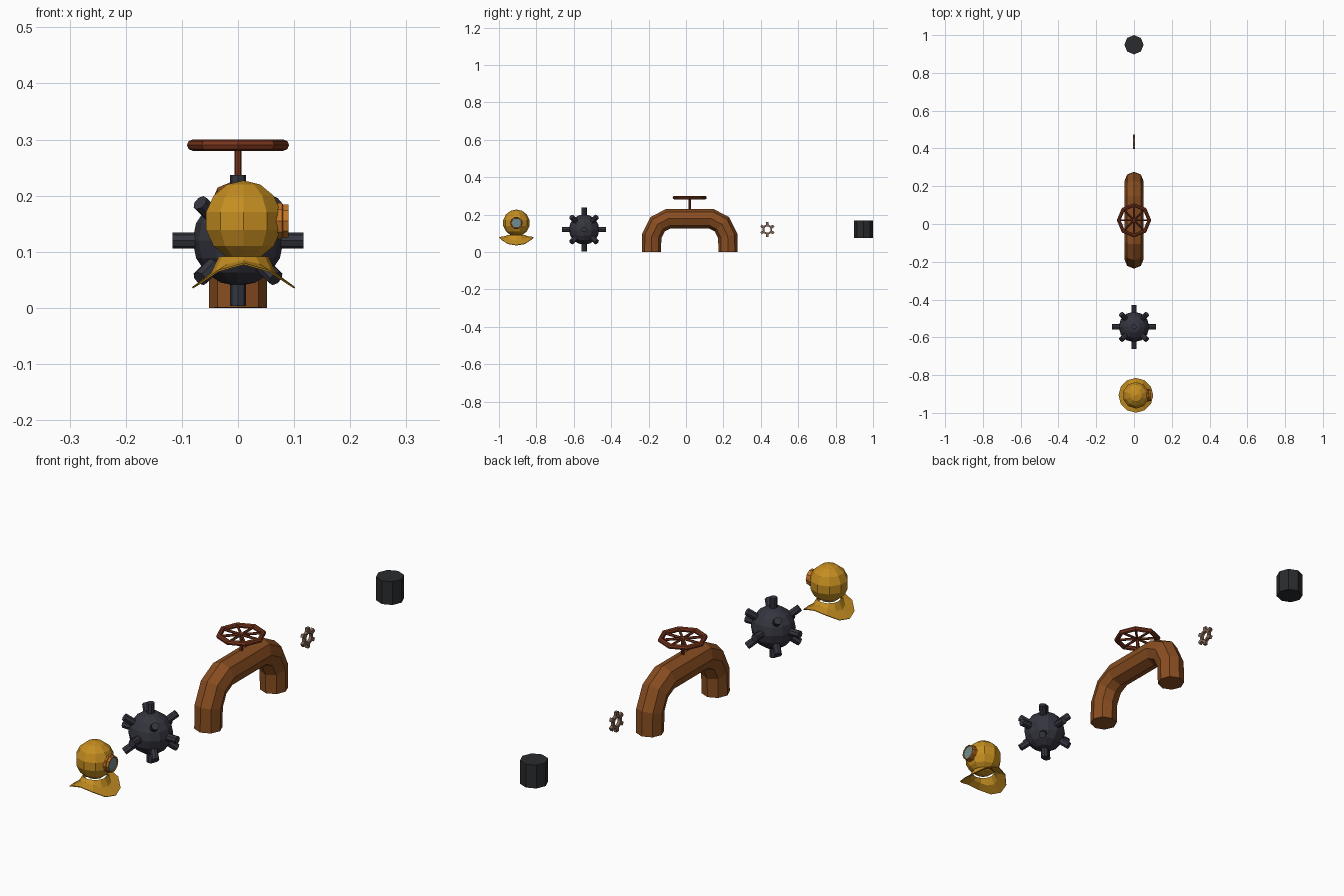
import bpy, bmesh, math
from mathutils import Vector, Matrix

if "Cube" in bpy.data.objects:
    bpy.data.objects.remove(bpy.data.objects["Cube"])

TAU = 2 * math.pi


def material(name, rgb):
    m = bpy.data.materials.new(name)
    m.diffuse_color = (*rgb, 1)
    m.use_nodes = True
    m.node_tree.nodes["Principled BSDF"].inputs["Base Color"].default_value = m.diffuse_color
    return m


GOLD = material("brass", (0.56, 0.27, 0.015))
COPPER = material("copper", (0.55, 0.18, 0.02))
GLASS = material("glass", (0.16, 0.27, 0.29))
IRON = material("dark_iron", (0.035, 0.035, 0.05))
RUST = material("rust", (0.25, 0.075, 0.015))
RED = material("red_rust", (0.19, 0.035, 0.012))
GEAR = material("worn_metal", (0.22, 0.13, 0.09))
BLACK = material("black_steel", (0.022, 0.024, 0.026))


def finish(name, bm, mat):
    bmesh.ops.recalc_face_normals(bm, faces=bm.faces)
    me = bpy.data.meshes.new(name)
    bm.to_mesh(me)
    bm.free()
    me.materials.append(mat)
    ob = bpy.data.objects.new(name, me)
    bpy.context.collection.objects.link(ob)
    return ob


def loft(bm, rings, caps=True, closed=False):
    """Skin a list of equal-length point rings."""
    vs = [[bm.verts.new(p) for p in r] for r in rings]
    pairs = list(zip(vs, vs[1:])) + ([(vs[-1], vs[0])] if closed else [])
    for a, b in pairs:
        n = len(a)
        for i in range(n):
            bm.faces.new((a[i], a[(i + 1) % n], b[(i + 1) % n], b[i]))
    if caps and not closed:
        bm.faces.new(vs[0])
        bm.faces.new(vs[-1])


def rod(bm, a, b, r, sides=8):
    """Closed prism between two points."""
    a, b = Vector(a), Vector(b)
    q = (b - a).to_track_quat('Z', 'Y')
    ring = [q @ Vector((r * math.cos(TAU * i / sides), r * math.sin(TAU * i / sides), 0))
            for i in range(sides)]
    loft(bm, [[a + p for p in ring], [b + p for p in ring]])


def ball(bm, c, r, u, v):
    bmesh.ops.create_uvsphere(bm, u_segments=u, v_segments=v, radius=r,
                              matrix=Matrix.Translation(c))


# Diving helmet: faceted dome
hx, hy, hz = 0.01, -0.907, 0.155
bm = bmesh.new()
ball(bm, (hx, hy, hz), 0.072, 10, 7)
finish("helmet_dome", bm, GOLD)

# Saddle-shaped collar, low over the shoulders (x), high at chest and back (y)
bm = bmesh.new()
N = 12
rings = []
for r, z_low, z_high in ((0.044, 0.092, 0.092), (0.058, 0.062, 0.085), (0.092, 0.037, 0.080)):
    ring = []
    for i in range(N):
        a = TAU * i / N
        s = abs(math.sin(a)) ** 2.5
        ring.append((hx + r * math.cos(a), hy + r * math.sin(a), z_low + (z_high - z_low) * s))
    rings.append(ring)
loft(bm, rings, caps=False)
collar = finish("helmet_collar", bm, GOLD)
mod = collar.modifiers.new("thickness", 'SOLIDIFY')
mod.thickness = 0.003

# Round window facing +x
bm = bmesh.new()
prof = ((0.055, 0.034), (0.078, 0.034), (0.080, 0.031), (0.090, 0.031), (0.090, 0.027), (0.086, 0.026))
loft(bm, [[(x, hy + r * math.cos(TAU * i / 10), hz + r * math.sin(TAU * i / 10)) for i in range(10)]
          for x, r in prof], caps=False)
finish("window_frame", bm, COPPER)
bm = bmesh.new()
rod(bm, (0.06, hy, hz), (0.087, hy, hz), 0.027, 10)
finish("window_glass", bm, GLASS)

# Sea mine: ball with horns on the six axes and eight cube corners
mc = Vector((0, -0.545, 0.12))
bm = bmesh.new()
ball(bm, mc, 0.081, 12, 8)
finish("mine_body", bm, IRON)
bm = bmesh.new()
for x in (-1, 0, 1):
    for y in (-1, 0, 1):
        for z in (-1, 0, 1):
            if abs(x) + abs(y) + abs(z) in (1, 3):
                d = Vector((x, y, z)).normalized()
                rod(bm, mc + d * 0.06, mc + d * 0.117, 0.0145)
finish("mine_horns", bm, IRON)

# Arched pipe, eight-sided, mirrored about y = 0.02
yc = 0.02
half = [(-0.205, 0.0), (-0.203, 0.085), (-0.172, 0.148), (-0.115, 0.178)]
path = [Vector((0, yc + y, z)) for y, z in half] + [Vector((0, yc - y, z)) for y, z in reversed(half)]
rings = []
for k, p in enumerate(path):
    t0 = (p - path[k - 1]).normalized() if k else Vector((0, 0, 1))
    t1 = (path[k + 1] - p).normalized() if k < len(path) - 1 else Vector((0, 0, -1))
    t = (t0 + t1).normalized()
    n = Vector((0, -t.z, t.y))
    miter = 1 / max(0.5, t.dot(t1))
    rings.append([p + 0.0515 * (math.cos(TAU * i / 8) * Vector((1, 0, 0)) + miter * math.sin(TAU * i / 8) * n)
                  for i in range(8)])
bm = bmesh.new()
loft(bm, rings)
finish("pipe", bm, RUST)

# Valve handwheel: octagonal rim, spokes, stem
bm = bmesh.new()
rim = []
for k in range(8):
    a = TAU * k / 8
    rim.append([((0.081 + 0.01 * math.cos(TAU * j / 8)) * math.cos(a),
                 yc + (0.081 + 0.01 * math.cos(TAU * j / 8)) * math.sin(a),
                 0.29 + 0.01 * math.sin(TAU * j / 8)) for j in range(8)])
    rod(bm, (0, yc, 0.29), (0.08 * math.cos(a), yc + 0.08 * math.sin(a), 0.29), 0.005, 6)
loft(bm, rim, closed=True)
finish("valve_wheel", bm, RED)
bm = bmesh.new()
rod(bm, (0, yc, 0.2), (0, yc, 0.293), 0.006)
finish("valve_stem", bm, RED)

# Small six-toothed gear standing in the yz plane
gy, gz, gx = 0.435, 0.12, 0.006
outer, inner = [], []
for k in range(6):
    for off, r in ((-0.27, 0.027), (-0.18, 0.040), (0.18, 0.040), (0.27, 0.027)):
        a = TAU * (k + 0.5) / 6 + off
        outer.append((gy + r * math.cos(a), gz + r * math.sin(a)))
        inner.append((gy + 0.017 * math.cos(a), gz + 0.017 * math.sin(a)))
bm = bmesh.new()
loft(bm, [[(x, y, z) for y, z in ring]
          for x, ring in ((-gx, outer), (gx, outer), (gx, inner), (-gx, inner))], closed=True)
finish("gear", bm, GEAR)

# Drum
bm = bmesh.new()
rod(bm, (0, 0.949, 0.075), (0, 0.949, 0.167), 0.051)
finish("drum", bm, BLACK)
